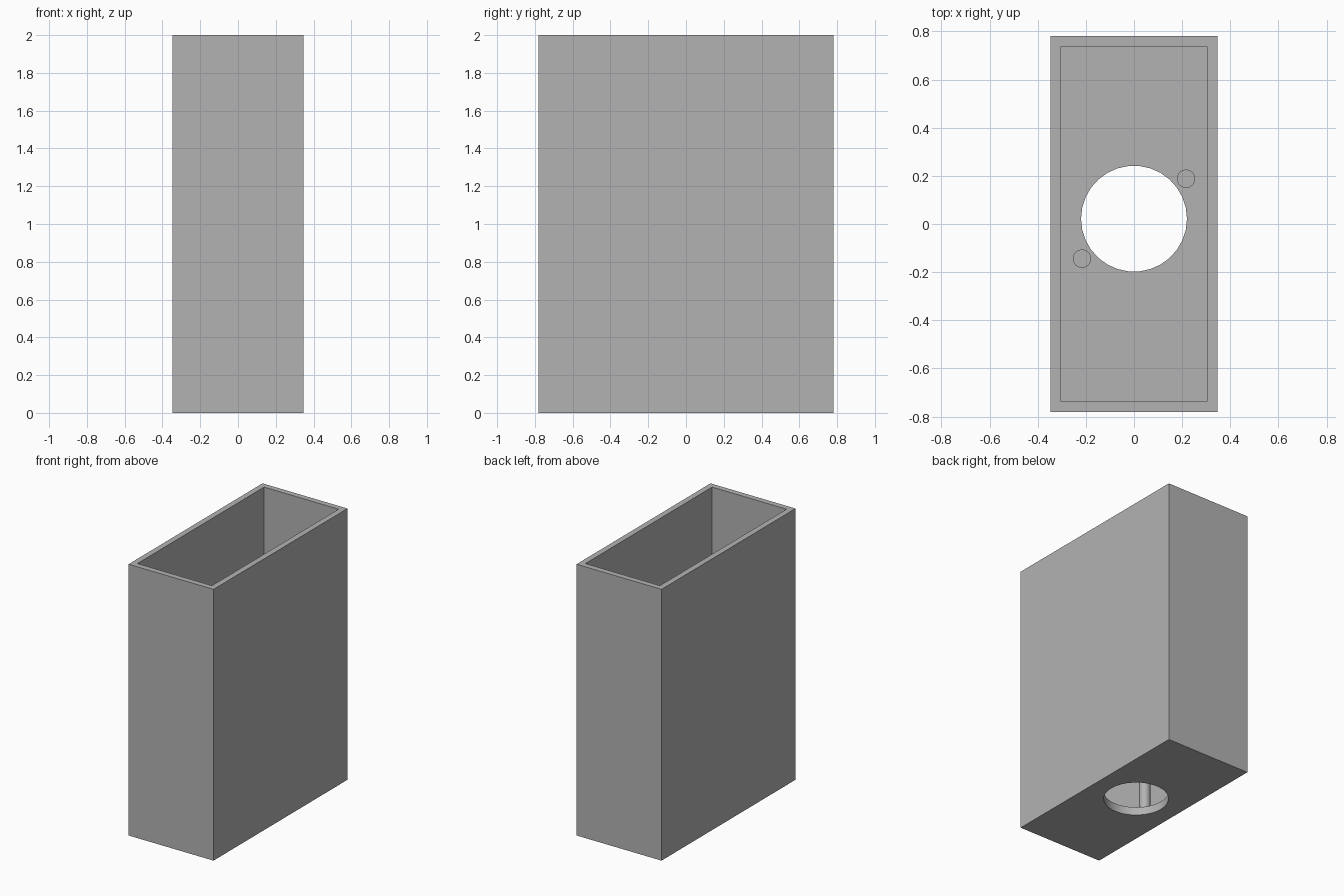
import bpy
import bmesh
from math import radians
from mathutils import Matrix

if "Cube" in bpy.data.objects:
    bpy.data.objects.remove(bpy.data.objects["Cube"], do_unlink=True)

WIDTH, DEPTH, HEIGHT = 0.693, 1.56, 2.0
WALL = 0.06
HOLE_Y, HOLE_RADIUS = 0.022, 0.22
PEG_RADIUS, PEG_TOP = 0.038, 0.32
PEG_X, PEG_Y = 0.216, 0.166

# Single plain grey
grey = bpy.data.materials.new("plain grey")
grey.use_nodes = True
colour = (0.45, 0.45, 0.45, 1.0)
grey.diffuse_color = colour
grey.node_tree.nodes["Principled BSDF"].inputs["Base Color"].default_value = colour


def make_object(name, bm):
    mesh = bpy.data.meshes.new(name)
    bm.to_mesh(mesh)
    bm.free()
    mesh.materials.append(grey)
    obj = bpy.data.objects.new(name, mesh)
    bpy.context.collection.objects.link(obj)
    return obj


def activate(obj):
    bpy.ops.object.select_all(action='DESELECT')
    obj.select_set(True)
    bpy.context.view_layer.objects.active = obj


def cylinder(name, x, y, radius, bottom, top):
    bm = bmesh.new()
    place = Matrix.Translation((x, y, (bottom + top) / 2)) @ Matrix.Rotation(radians(90), 4, 'Z')
    bmesh.ops.create_cone(bm, cap_ends=True, segments=30, radius1=radius,
                          radius2=radius, depth=top - bottom, matrix=place)
    return make_object(name, bm)


# Open-topped box: inset the top face and push it down to the floor
bm = bmesh.new()
bmesh.ops.create_cube(bm, size=1, matrix=Matrix.Translation((0, 0, HEIGHT / 2))
                      @ Matrix.Diagonal((WIDTH, DEPTH, HEIGHT, 1)))
bm.normal_update()
top = max(bm.faces, key=lambda f: f.calc_center_median().z)
bmesh.ops.inset_region(bm, faces=[top], thickness=WALL)
walls = bmesh.ops.extrude_discrete_faces(bm, faces=[top])
for vert in walls["faces"][0].verts:
    vert.co.z = WALL
box = make_object("box_shell", bm)

# Round opening through the floor
cutter = cylinder("hole_cutter", 0, HOLE_Y, HOLE_RADIUS, -WALL, 2 * WALL)
cutter.hide_render = True
cut = box.modifiers.new("floor_hole", 'BOOLEAN')
cut.operation = 'DIFFERENCE'
cut.solver = 'EXACT'
cut.object = cutter
activate(box)
bpy.ops.object.modifier_apply(modifier=cut.name)
bpy.data.objects.remove(cutter, do_unlink=True)
bpy.ops.object.shade_smooth_by_angle(angle=radians(30))

# Mounting pegs on opposite sides of the opening
for name, side in (("left_peg", 1), ("right_peg", -1)):
    peg = cylinder(name, side * PEG_X, HOLE_Y + side * PEG_Y, PEG_RADIUS, WALL - 0.01, PEG_TOP)
    activate(peg)
    bpy.ops.object.shade_smooth_by_angle(angle=radians(30))
